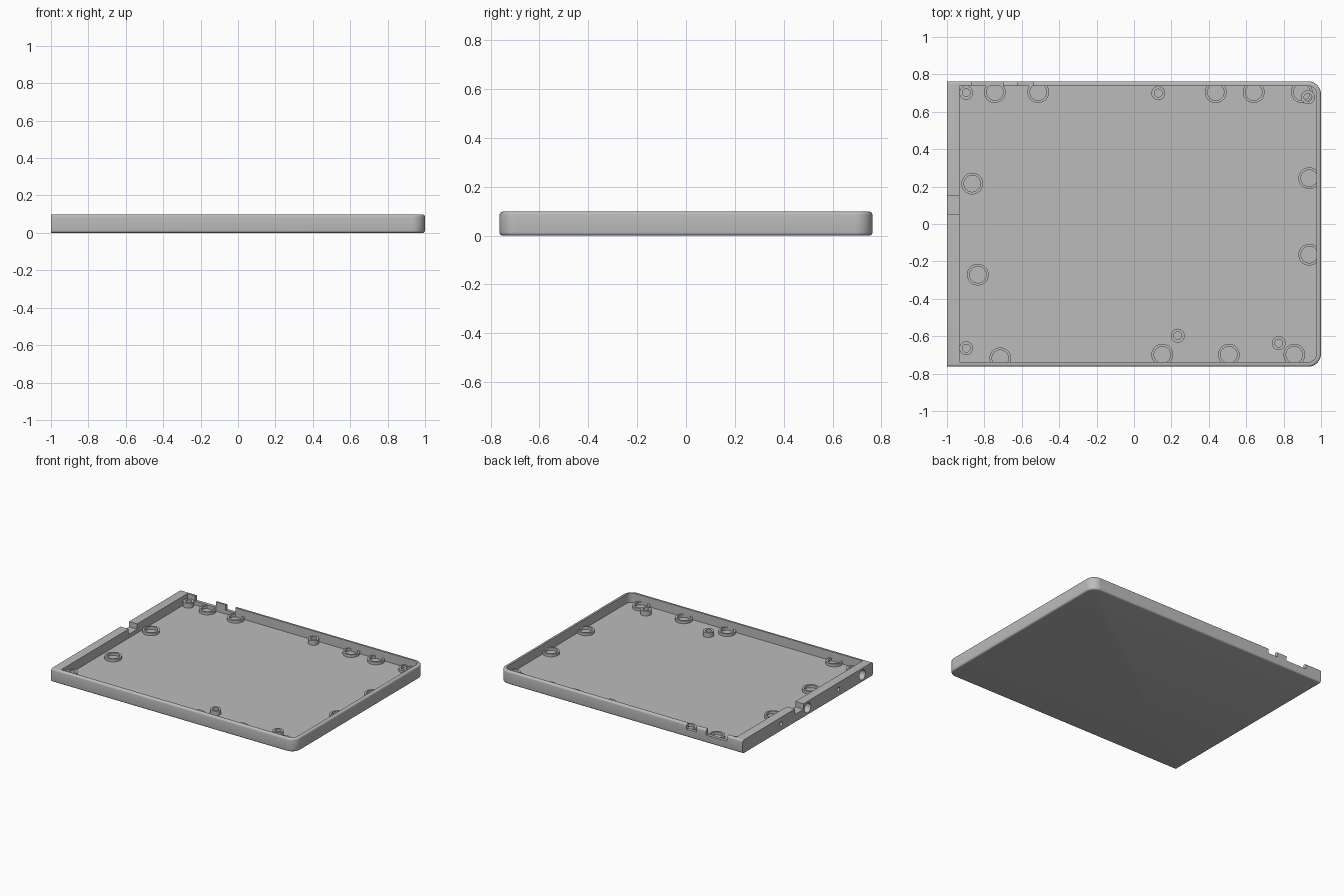
import bpy
import bmesh
from math import cos, sin, pi
from mathutils import Matrix

if "Cube" in bpy.data.objects:
    bpy.data.objects.remove(bpy.data.objects["Cube"])

HALF_DEPTH, HEIGHT, CORNER, FILLET = 0.763, 0.098, 0.07, 0.013
WALL, END_WALL, FLOOR = 0.024, 0.067, 0.03

grey = bpy.data.materials.new("plain grey")
grey.use_nodes = True
grey.diffuse_color = (0.5, 0.5, 0.5, 1)
grey.node_tree.nodes["Principled BSDF"].inputs["Base Color"].default_value = (0.5, 0.5, 0.5, 1)


def make(name, bm):
    bmesh.ops.recalc_face_normals(bm, faces=bm.faces)
    mesh = bpy.data.meshes.new(name)
    bm.to_mesh(mesh)
    bm.free()
    mesh.materials.append(grey)
    obj = bpy.data.objects.new(name, mesh)
    bpy.context.collection.objects.link(obj)
    return obj


def outline(inset, left):
    """Rectangle with both +x corners rounded."""
    r, y, x = CORNER - inset, HALF_DEPTH - inset, 1 - inset
    arc = [(x - r + r * cos(i * pi / 24), y - r + r * sin(i * pi / 24)) for i in range(13)]
    lower = [(px, -py) for px, py in reversed(arc)]
    return [(left, -y)] + lower + arc + [(left, y)]


def loft(name, layers, left):
    """Stack outlines given as (inset, z) and close both ends."""
    bm = bmesh.new()
    rings = [[bm.verts.new((x, y, z)) for x, y in outline(d, left)] for d, z in layers]
    for low, high in zip(rings, rings[1:]):
        for i in range(len(low)):
            j = (i + 1) % len(low)
            bm.faces.new((low[i], low[j], high[j], high[i]))
    bm.faces.new(rings[0])
    bm.faces.new(rings[-1])
    return make(name, bm)


def box(name, x0, x1, y0, y1, z0, z1):
    bm = bmesh.new()
    m = Matrix.Translation(((x0 + x1) / 2, (y0 + y1) / 2, (z0 + z1) / 2))
    bmesh.ops.create_cube(bm, size=1, matrix=m @ Matrix.Diagonal((x1 - x0, y1 - y0, z1 - z0, 1)))
    return make(name, bm)


def tubes(name, centres, outer, inner, z0, z1, steps=40):
    """Several upright tubes in one mesh."""
    bm = bmesh.new()
    section = [(inner, z0), (outer, z0), (outer, z1), (inner, z1)]
    for cx, cy in centres:
        loops = [[bm.verts.new((cx + r * cos(2 * pi * i / steps), cy + r * sin(2 * pi * i / steps), z))
                  for r, z in section] for i in range(steps)]
        for i, a in enumerate(loops):
            b = loops[(i + 1) % steps]
            for k in range(4):
                n = (k + 1) % 4
                bm.faces.new((a[k], b[k], b[n], a[n]))
    return make(name, bm)


def boolean(obj, cutter, operation):
    cutter.hide_render = True
    mod = obj.modifiers.new("cut", 'BOOLEAN')
    mod.object, mod.operation, mod.solver = cutter, operation, 'EXACT'
    bpy.context.view_layer.objects.active = obj
    bpy.ops.object.modifier_apply(modifier=mod.name)
    bpy.data.objects.remove(cutter)


# Tray shell with filleted outer edges
steps = [i * pi / 8 for i in range(5)]
bottom = [(FILLET * (1 - sin(a)), FILLET * (1 - cos(a))) for a in steps]
top = [(d, HEIGHT - z) for d, z in reversed(bottom)]
tray = loft("tray", bottom + top, -1)
boolean(tray, loft("cavity_cutter", [(WALL, FLOOR), (WALL, 0.2)], END_WALL - 1), 'DIFFERENCE')

# Notches in the back wall and the thick end wall
for x0, x1 in ((-0.87, -0.70), (-0.62, -0.54)):
    boolean(tray, box("notch_cutter", x0, x1, 0.72, 0.8, 0.058, 0.2), 'DIFFERENCE')
boolean(tray, box("notch_cutter", -1.1, -0.9, 0.05, 0.15, 0.058, 0.2), 'DIFFERENCE')

# Blind holes in the end face
for y, radius in ((0.64, 0.036), (0.31, 0.015), (0.0, 0.036), (-0.36, 0.015), (-0.64, 0.036)):
    bm = bmesh.new()
    place = Matrix.Translation((-1, y, HEIGHT / 2)) @ Matrix.Rotation(pi / 2, 4, 'Y')
    bmesh.ops.create_cone(bm, cap_ends=True, segments=32, radius1=radius, radius2=radius,
                          depth=0.09, matrix=place)
    boolean(tray, make("hole_cutter", bm), 'DIFFERENCE')

# Wide low rings and taller screw posts on the floor, trimmed by the walls
ring_spots = [(-0.744, 0.705), (-0.512, 0.705), (0.437, 0.705), (0.64, 0.705), (0.897, 0.705),
              (-0.865, 0.216), (-0.835, -0.271), (-0.715, -0.718), (0.151, -0.699),
              (0.507, -0.699), (0.857, -0.699), (0.937, 0.245), (0.937, -0.164)]
post_spots = [(-0.897, 0.702), (0.13, 0.70), (0.93, 0.678), (-0.897, -0.664),
              (0.234, -0.597), (0.774, -0.637)]
floor_rings = tubes("floor_rings", ring_spots, 0.058, 0.044, FLOOR - 0.01, FLOOR + 0.02)
screw_posts = tubes("screw_posts", post_spots, 0.037, 0.021, FLOOR - 0.01, FLOOR + 0.035)
for part in (floor_rings, screw_posts):
    trim = loft("trim", [(WALL - 0.008, 0.01), (WALL - 0.008, 0.2)], -0.96)
    boolean(part, trim, 'INTERSECT')

# Smooth the curved faces and keep edges sharp
for part in (tray, floor_rings, screw_posts):
    bpy.ops.object.select_all(action='DESELECT')
    part.select_set(True)
    bpy.context.view_layer.objects.active = part
    bpy.ops.object.shade_smooth_by_angle(angle=pi / 6)
